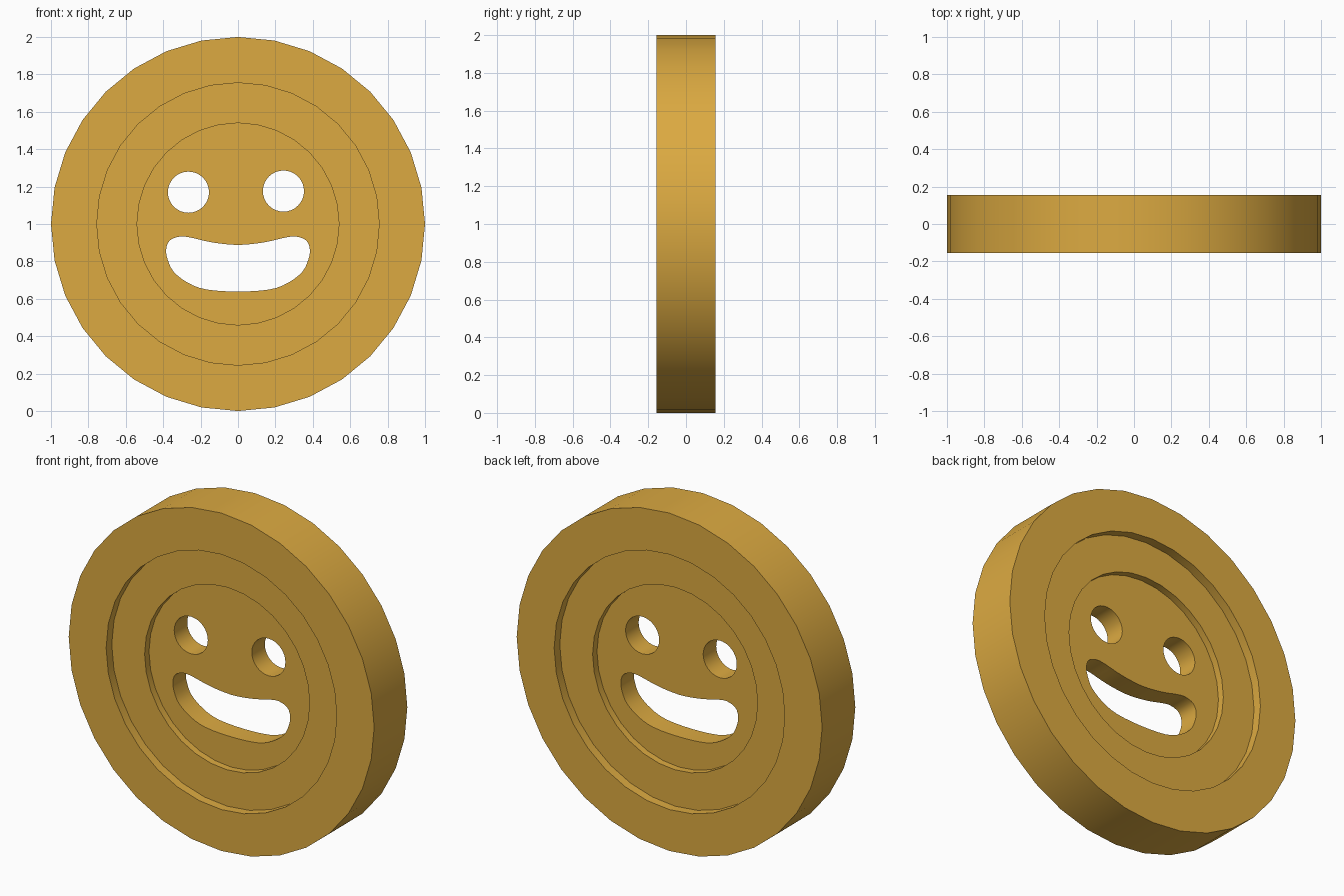
import bpy, bmesh, math
from mathutils import Vector

cube = bpy.data.objects.get("Cube")
if cube:
    bpy.data.objects.remove(cube, do_unlink=True)

# Material
gold = bpy.data.materials.new("golden yellow")
gold.use_nodes = True
colour = (0.716, 0.402, 0.053, 1)
gold.diffuse_color = colour
gold.node_tree.nodes["Principled BSDF"].inputs["Base Color"].default_value = colour

SIDES = 32
CENTRE_Z = 1.0


def make_object(name, bm):
    bmesh.ops.recalc_face_normals(bm, faces=bm.faces)
    mesh = bpy.data.meshes.new(name)
    bm.to_mesh(mesh)
    bm.free()
    mesh.materials.append(gold)
    obj = bpy.data.objects.new(name, mesh)
    bpy.context.collection.objects.link(obj)
    return obj


def circle(cx, cz, radius):
    angles = [math.tau * i / SIDES for i in range(SIDES)]
    return [(cx + radius * math.sin(a), cz + radius * math.cos(a)) for a in angles]


def smooth_loop(points, steps=3):
    """Closed Catmull-Rom curve through 2D points."""
    pts = [Vector(p) for p in points]
    out = []
    for i in range(len(pts)):
        a, b, c, d = (pts[(i + k) % len(pts)] for k in (-1, 0, 1, 2))
        for s in range(steps):
            t = s / steps
            out.append(0.5 * (2 * b + (c - a) * t + (2 * a - 5 * b + 4 * c - d) * t ** 2
                              + (3 * b - a - 3 * c + d) * t ** 3))
    return out


def prism(name, outline):
    """Extrude an x-z outline through the full depth along y."""
    bm = bmesh.new()
    face = bm.faces.new([bm.verts.new((x, -0.3, z)) for x, z in outline])
    new = bmesh.ops.extrude_face_region(bm, geom=[face])["geom"]
    verts = [v for v in new if isinstance(v, bmesh.types.BMVert)]
    bmesh.ops.translate(bm, verts=verts, vec=(0, 0.6, 0))
    return make_object(name, bm)


# Stepped disc: half profile (radius, depth), mirrored front to back and lathed
half = [(0.54, 0.061), (0.54, 0.102), (0.755, 0.102), (0.755, 0.155), (1.0, 0.155)]
profile = [(r, -y) for r, y in half] + [(r, y) for r, y in reversed(half)]
bm = bmesh.new()
rings = [[bm.verts.new((x, y, z)) for x, z in circle(0, CENTRE_Z, r)] for r, y in profile]
for lower, upper in zip(rings, rings[1:]):
    for i in range(SIDES):
        j = (i + 1) % SIDES
        bm.faces.new((lower[i], lower[j], upper[j], upper[i]))
bm.faces.new(rings[0])
bm.faces.new(rings[-1])
disc = make_object("smiling_disc", bm)

# Eye and mouth cut-outs
right_side = [(0.0, 0.888), (0.14, 0.902), (0.25, 0.927), (0.31, 0.933), (0.365, 0.912),
              (0.384, 0.864), (0.376, 0.81), (0.345, 0.746), (0.27, 0.687), (0.17, 0.65),
              (0.0, 0.639)]
mouth = right_side + [(-x, z) for x, z in reversed(right_side[1:-1])]
cutters = [prism("right_eye_cutter", circle(-0.265, 1.17, 0.11)),
           prism("left_eye_cutter", circle(0.243, 1.176, 0.11)),
           prism("mouth_cutter", smooth_loop(mouth))]

bpy.context.view_layer.objects.active = disc
for cutter in cutters:
    cut = disc.modifiers.new(cutter.name, 'BOOLEAN')
    cut.operation = 'DIFFERENCE'
    cut.solver = 'EXACT'
    cut.object = cutter
    bpy.ops.object.modifier_apply(modifier=cut.name)
    bpy.data.objects.remove(cutter, do_unlink=True)

# Smooth rim with sharp edges
bpy.ops.object.select_all(action='DESELECT')
disc.select_set(True)
bpy.ops.object.shade_smooth_by_angle(angle=math.radians(35))
